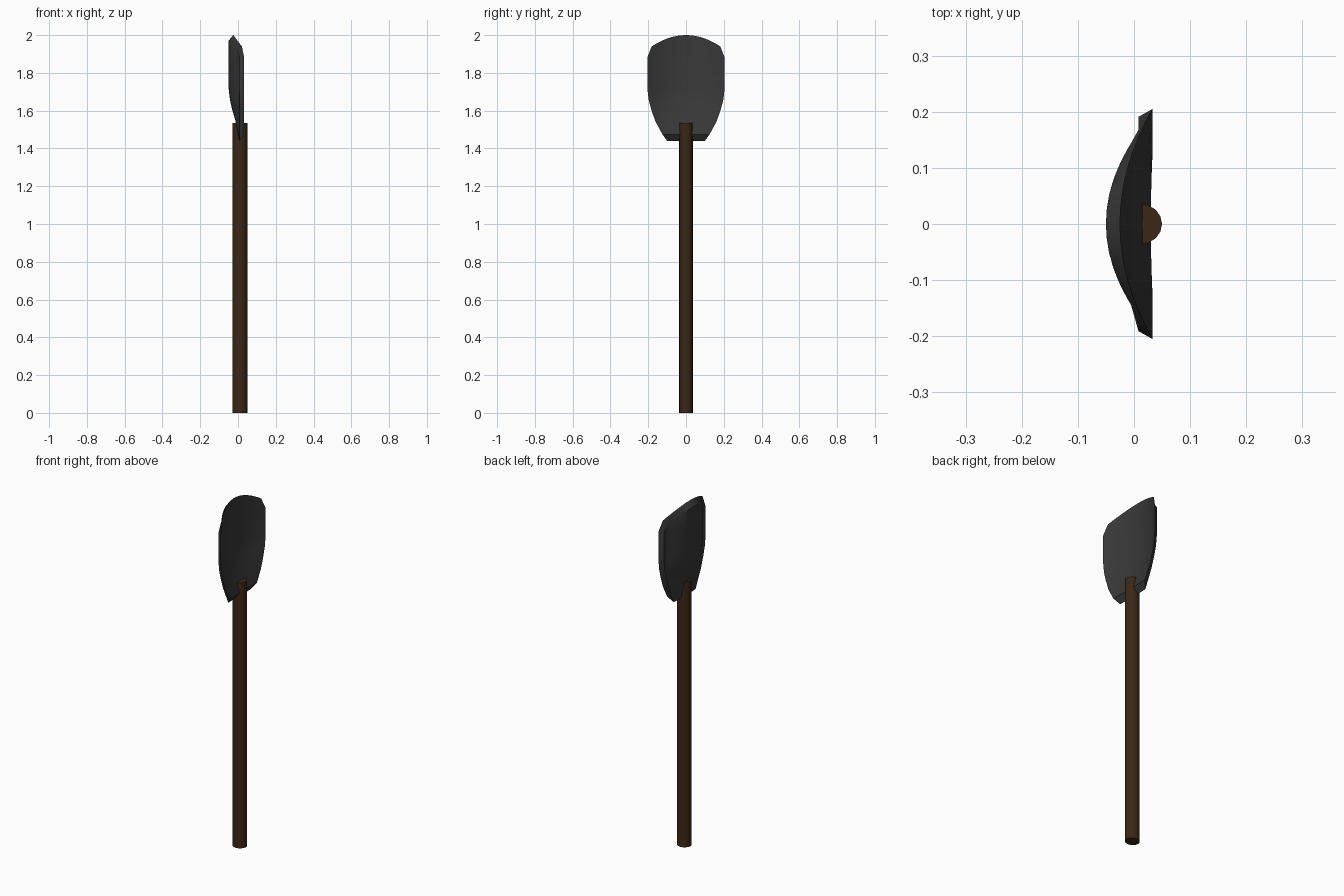
import bpy, bmesh

if "Cube" in bpy.data.objects:
    bpy.data.objects.remove(bpy.data.objects["Cube"])


def material(name, color):
    m = bpy.data.materials.new(name)
    m.diffuse_color = (*color, 1)
    m.use_nodes = True
    m.node_tree.nodes["Principled BSDF"].inputs["Base Color"].default_value = m.diffuse_color
    return m


def smooth(ob, angle):
    bpy.ops.object.select_all(action='DESELECT')
    ob.select_set(True)
    bpy.context.view_layer.objects.active = ob
    bpy.ops.object.shade_smooth_by_angle(angle=angle)


# Handle: plain wooden pole
bpy.ops.mesh.primitive_cylinder_add(vertices=16, radius=1, depth=1.535,
                                    location=(0.011, 0, 0.7675))
handle = bpy.context.object
handle.name = "handle"
handle.scale = (0.039, 0.036, 1)
bpy.ops.object.transform_apply(location=False, rotation=False, scale=True)
handle.data.materials.append(material("dark_wood", (0.045, 0.02, 0.008)))
smooth(handle, 0.6)

# Blade rows: height, half width, scoop depth
ROWS = [(1.475, 0.125, 0.003), (1.545, 0.163, 0.021), (1.61, 0.185, 0.04),
        (1.66, 0.198, 0.051), (1.72, 0.205, 0.058), (1.88, 0.205, 0.058),
        (1.94, 0.182, 0.058)]
N = 14
bm = bmesh.new()


def sheet(edge_x, inset, curve, bottom, top_drop):
    """Grid of vertices for one face of the blade, with an arched top row."""
    grid = []
    for r, (z, w, depth) in enumerate(ROWS):
        top = r == len(ROWS) - 1
        if r == 0:
            z, half = bottom
        else:
            half = w - inset
        ref = (0.205 if top else w) * curve
        row = []
        for i in range(N + 1):
            u = 2 * i / N - 1
            y = u * half
            x = edge_x - depth * (1 - min(1, (y / ref) ** 2))
            zz = 2 - 0.06 * u * u - top_drop if top else z
            row.append(bm.verts.new((x, y, zz)))
        grid.append(row)
    for a, b in zip(grid, grid[1:]):
        for i in range(N):
            bm.faces.new((a[i], a[i + 1], b[i + 1], b[i]))
    # outline loop of the sheet
    return (grid[0] + [r[-1] for r in grid[1:-1]] + grid[-1][::-1]
            + [r[0] for r in grid[-2:0:-1]])


# Blade: scooped inner face, smaller outer face, bevelled rim between them
inner = sheet(0.033, 0, 1.0, (1.475, 0.125), 0)
outer = sheet(0.008, 0.014, 0.8, (1.44, 0.1), 0.03)
for i in range(len(inner)):
    j = (i + 1) % len(inner)
    bm.faces.new((inner[i], inner[j], outer[j], outer[i]))
bmesh.ops.recalc_face_normals(bm, faces=bm.faces)
mesh = bpy.data.meshes.new("blade")
bm.to_mesh(mesh)
bm.free()
blade = bpy.data.objects.new("blade", mesh)
bpy.context.collection.objects.link(blade)
mesh.materials.append(material("dark_iron", (0.04, 0.04, 0.04)))
smooth(blade, 0.5)
